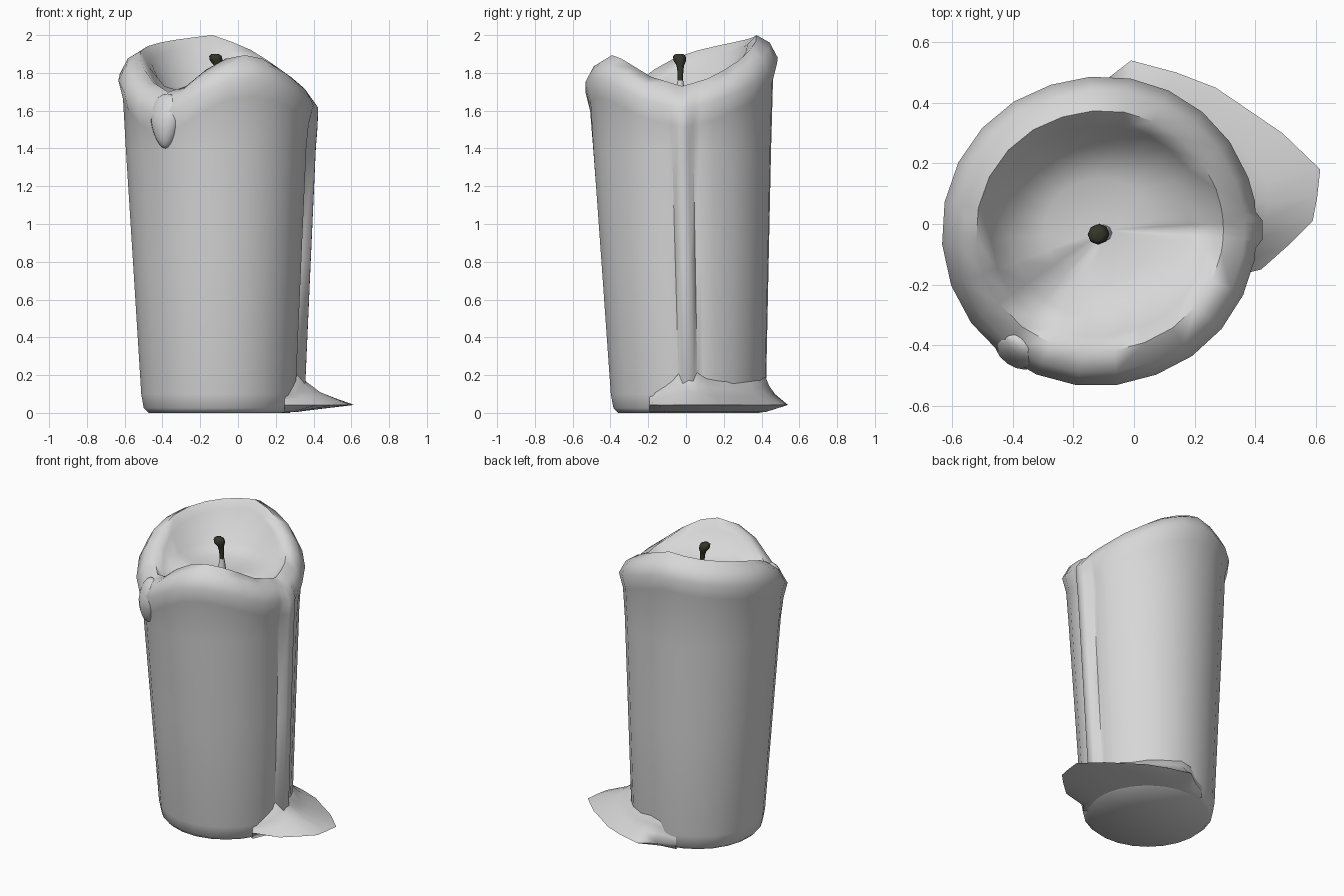
import bpy, bmesh
from math import sin, cos, radians
from mathutils import Vector

cube = bpy.data.objects.get("Cube")
if cube:
    bpy.data.objects.remove(cube)


def material(name, colour):
    mat = bpy.data.materials.new(name)
    mat.use_nodes = True
    mat.diffuse_color = (*colour, 1)
    mat.node_tree.nodes["Principled BSDF"].inputs["Base Color"].default_value = (*colour, 1)
    return mat


WAX = material("wax", (0.68, 0.68, 0.68))
CHAR = material("charred_wick", (0.035, 0.038, 0.025))


def finish(name, bm, mat, angle=70):
    bmesh.ops.recalc_face_normals(bm, faces=bm.faces)
    mesh = bpy.data.meshes.new(name)
    bm.to_mesh(mesh)
    bm.free()
    mesh.materials.append(mat)
    obj = bpy.data.objects.new(name, mesh)
    bpy.context.collection.objects.link(obj)
    bpy.ops.object.select_all(action='DESELECT')
    obj.select_set(True)
    bpy.context.view_layer.objects.active = obj
    bpy.ops.object.shade_smooth_by_angle(angle=radians(angle))


def loft(rings, closed=True):
    bm = bmesh.new()
    rows = [[bm.verts.new(p) for p in ring] for ring in rings]
    n = len(rows[0])
    for low, high in zip(rows, rows[1:]):
        for i in range(n if closed else n - 1):
            j = (i + 1) % n
            bm.faces.new((low[i], low[j], high[j], high[i]))
    if closed:
        for row in (rows[0], rows[-1]):
            hub = bm.verts.new(sum((v.co for v in row), Vector()) / n)
            for i in range(n):
                bm.faces.new((row[i], row[(i + 1) % n], hub))
    return bm


# Melted rim: crest height around the candle, angle measured from +x
CREST = [(0, 1.73), (20, 1.77), (45, 1.85), (70, 1.94), (95, 2.0), (120, 1.98),
         (150, 1.95), (180, 1.90), (205, 1.80), (222, 1.71), (235, 1.69), (250, 1.75),
         (265, 1.85), (285, 1.90), (310, 1.87), (335, 1.78), (360, 1.73)]


def crest(a):
    for (a0, z0), (a1, z1) in zip(CREST, CREST[1:]):
        if a0 <= a <= a1:
            return z0 + (z1 - z0) * (a - a0) / (a1 - a0)


def around(a, r, z):
    t = min(z / 1.5, 1)
    r += 0.028 * t * max(0, -cos(radians(a - 15)))  # slight lean to one side
    return Vector((-0.10 + r * cos(radians(a)), 0.015 - 0.035 * t + r * sin(radians(a)), z))


def rivulet(a):
    off = min(a, 360 - a)
    return 0.042 if off < 4 else -0.008 if off < 8 else 0


# Candle body: tapered wall, thick rim and bowl; extra columns form the rivulet
ANGLES = [0, 3.5, 7, 11] + list(range(20, 350, 15)) + [349, 353, 356.5]
WALL = [(0.0, 0.375, 0), (0.025, 0.40, 0), (0.10, 0.412, 1), (0.8, 0.443, 1), (1.4, 0.47, 1)]
RIM = [(-0.22, 0.483, 0.9), (-0.12, 0.508, 0.4), (-0.04, 0.465, 0), (0, 0.395, 0),
       (-0.05, 0.345, 0)]
BOWL = [(1.73, 0.28), (1.69, 0.17), (1.675, 0.06)]

rings = [[around(a, r + k * rivulet(a), z) for a in ANGLES] for z, r, k in WALL]
rings += [[around(a, r + k * rivulet(a), crest(a) + dz) for a in ANGLES] for dz, r, k in RIM]
rings += [[around(a, r, min(z, crest(a) - 0.06 + (0.28 - r) * 0.1)) for a in ANGLES]
          for z, r in BOWL]
finish("candle_body", loft(rings), WAX)

# Short drip hanging below the front notch of the rim, sunk in at its top
bm = bmesh.new()
bmesh.ops.create_uvsphere(bm, u_segments=16, v_segments=12, radius=1)
turn = radians(234)
base = around(234, 0.462, 1.545)
for v in bm.verts:
    x, y, z = v.co
    out, side = x * 0.06 - 0.02 * max(0, z), y * 0.085 * (1 + 0.3 * z)
    v.co = base + Vector((out * cos(turn) - side * sin(turn),
                          out * sin(turn) + side * cos(turn), z * 0.145))
finish("rim_drip", bm, WAX)

# Puddle spreading from the foot of the rivulet: x, y and height of its flank
OUTLINE = [(-0.20, 0.37, 0.4), (-0.10, 0.47, 0.8), (-0.01, 0.54, 0.9), (0.14, 0.50, 0.75),
           (0.27, 0.45, 0.7), (0.49, 0.30, 0.7), (0.615, 0.18, 0.8), (0.605, 0.09, 1),
           (0.59, 0.01, 1.1), (0.51, -0.07, 0.95), (0.42, -0.15, 0.55), (0.24, -0.19, 0.3)]
STEPS = [(-0.4, 0.002, 0), (0, 0.004, 0), (1, 0.042, 0), (0.45, 0.05, 0.055),
         (0.2, 0.055, 0.10), (0.04, 0.06, 0.15), (-0.2, 0.06, 0.18)]
hub = Vector((-0.10, 0.015, 0))
rings = []
for t, z, rise in STEPS:
    ring = []
    for x, y, height in OUTLINE:
        edge = Vector((x, y, 0))
        heading = (edge - hub).normalized()
        reach = max((edge - hub).length - 0.405, 0.12 if t < 0 else 0)
        p = hub + heading * (0.405 + reach * t)
        p.z = z + rise * height
        ring.append(p)
    rings.append(ring)
finish("wax_puddle", loft(rings, closed=False), WAX)


# Wick: waxy base, thin charred stem and a blunt burnt head
def wick(name, profile, mat):
    rings = [[Vector((x + r * cos(radians(a)), y + r * sin(radians(a)), z))
              for a in range(0, 360, 45)] for x, y, z, r in profile]
    finish(name, loft(rings), mat)


wick("wick_base", [(-0.10, -0.03, 1.66, 0.03), (-0.10, -0.03, 1.76, 0.015)], WAX)
wick("wick", [(-0.10, -0.03, 1.75, 0.013), (-0.103, -0.03, 1.81, 0.016),
              (-0.108, -0.03, 1.84, 0.02), (-0.115, -0.033, 1.865, 0.034),
              (-0.12, -0.035, 1.89, 0.033), (-0.122, -0.035, 1.90, 0.02)], CHAR)
